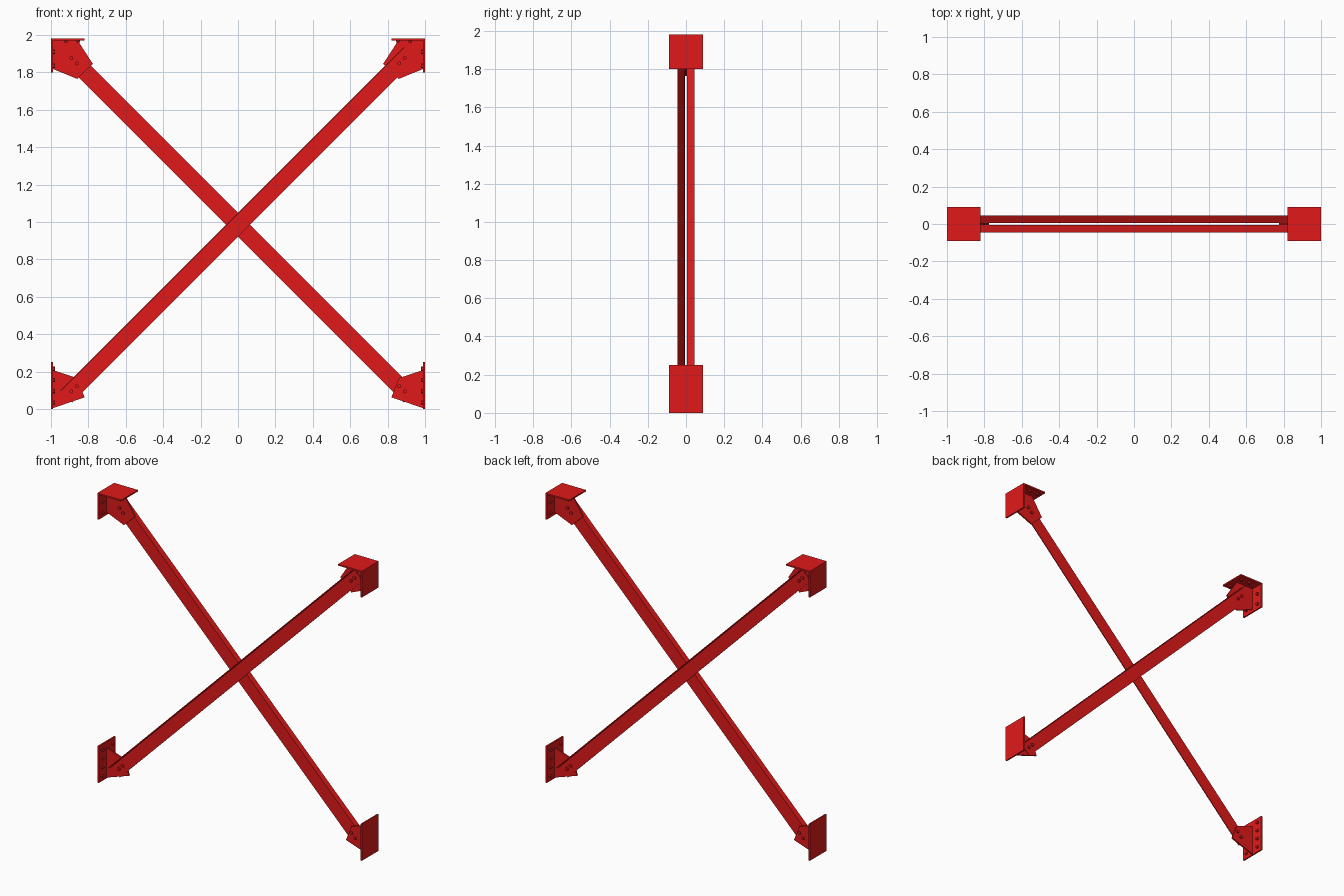
import bpy, bmesh
from math import radians
from mathutils import Vector, Matrix

if "Cube" in bpy.data.objects:
    bpy.data.objects.remove(bpy.data.objects["Cube"])

red = bpy.data.materials.new("red_paint")
red.diffuse_color = (0.75, 0.01, 0.01, 1)
red.use_nodes = True
red.node_tree.nodes["Principled BSDF"].inputs["Base Color"].default_value = red.diffuse_color


def finish(name, bm):
    bmesh.ops.recalc_face_normals(bm, faces=bm.faces)
    me = bpy.data.meshes.new(name)
    bm.to_mesh(me)
    bm.free()
    me.materials.append(red)
    ob = bpy.data.objects.new(name, me)
    bpy.context.collection.objects.link(ob)
    return ob


def prism(name, pts, vec):
    """Extrude a flat outline of 3D points along vec."""
    bm = bmesh.new()
    face = bm.faces.new([bm.verts.new(p) for p in pts])
    new = bmesh.ops.extrude_face_region(bm, geom=[face])["geom"]
    bmesh.ops.translate(bm, vec=vec, verts=[v for v in new if isinstance(v, bmesh.types.BMVert)])
    return finish(name, bm)


def box(name, lo, hi):
    (x0, y0, z0), (x1, y1, z1) = lo, hi
    return prism(name, [(x0, y0, z0), (x1, y0, z0), (x1, y1, z0), (x0, y1, z0)], (0, 0, z1 - z0))


def bolts(name, centres, axis, length, r=0.011):
    """Hexagonal bolts centred on each point, along an axis."""
    bm = bmesh.new()
    rot = Vector(axis).to_track_quat('Z', 'Y').to_matrix().to_4x4()
    for c in centres:
        bmesh.ops.create_cone(bm, cap_ends=True, segments=6, radius1=r, radius2=r,
                              depth=length, matrix=Matrix.Translation(c) @ rot)
    return finish(name, bm)


T = 0.005      # half thickness of the gussets
MID = 0.985    # height where the braces cross
W = 0.045      # half width of a brace
E = 0.918      # x of the brace ends

# Diagonal angle-section braces, flange on the upper edge
for name, s, y in (("front_brace", 1, -1), ("back_brace", -1, 1)):
    d = Vector((s, 0, 1)).normalized()
    n = Vector((-s, 0, 1)).normalized()
    start = Vector((-s * E, 0, MID - E))
    t = 0.006
    profile = [(-W, T), (W, T), (W, W), (W - t, W), (W - t, T + t), (-W, T + t)]
    pts = [start + n * a + Vector((0, y * b, 0)) for a, b in profile]
    prism(name, pts, d * (2 * E * 2 ** 0.5))

for side, s in (("left", -1), ("right", 1)):
    # End plates
    box(side + "_lower_end_plate", (s * 0.99, -0.09, 0), (s, 0.09, 0.25))
    box(side + "_upper_end_plate", (s * 0.99, -0.09, 1.80), (s, 0.09, 1.98))
    box(side + "_top_plate", (s * 0.82, -0.09, 1.97), (s * 0.99, 0.09, 1.98))

    # Gusset plates
    lower = [(0.995, 0.003), (0.82, 0.062), (0.86, 0.165), (0.995, 0.21)]
    upper = [(0.995, 1.975), (0.86, 1.975), (0.776, 1.845), (0.86, 1.765), (0.995, 1.82)]
    for label, outline in (("lower", lower), ("upper", upper)):
        prism(f"{side}_{label}_gusset", [(s * x, -T, z) for x, z in outline], (0, 2 * T, 0))

    # Bolts joining braces to gussets
    for label, v in (("lower", -1), ("upper", 1)):
        side_y = -1 if s * v > 0 else 1
        bolts(f"{side}_{label}_brace_bolts",
              [(s * a, side_y * 0.003, MID + v * a) for a in (0.863, 0.891)], (0, 1, 0), 0.036)

    # Bolts in the end and top plates
    ys = (-0.055, 0.055)
    bolts(side + "_lower_plate_bolts",
          [(s * 0.986, y, z) for y in ys for z in (0.035, 0.095, 0.155, 0.215)], (1, 0, 0), 0.014)
    bolts(side + "_upper_plate_bolts",
          [(s * 0.986, y, z) for y in ys for z in (1.835, 1.91)], (1, 0, 0), 0.014)
    bolts(side + "_top_plate_bolts",
          [(s * x, y, 1.966) for y in ys for x in (0.855, 0.92)], (0, 0, 1), 0.014)
